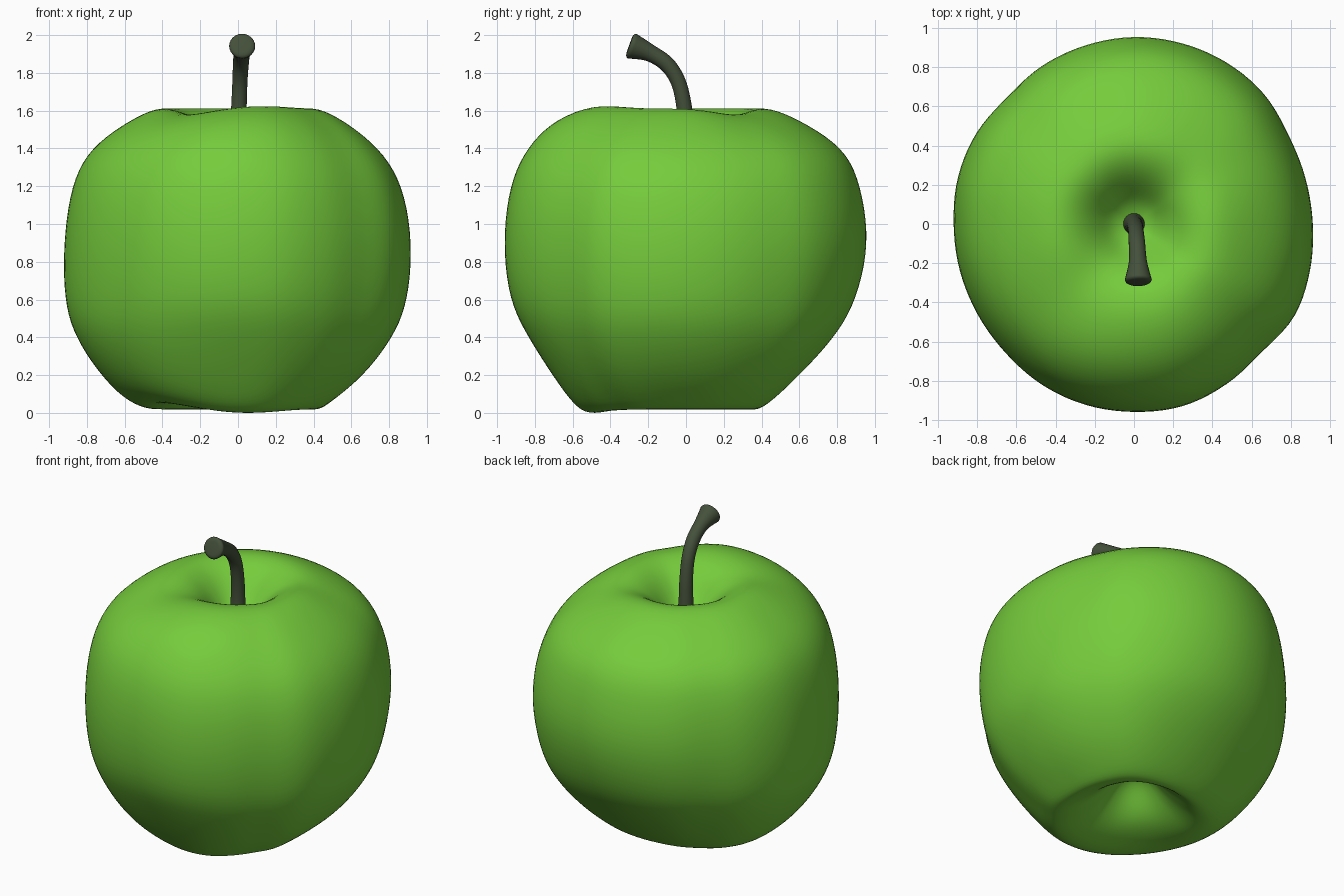
import bpy, bmesh, math
from mathutils import Vector

if "Cube" in bpy.data.objects:
    bpy.data.objects.remove(bpy.data.objects["Cube"])


def material(name, rgb):
    m = bpy.data.materials.new(name)
    m.diffuse_color = (*rgb, 1)
    m.use_nodes = True
    m.node_tree.nodes["Principled BSDF"].inputs["Base Color"].default_value = m.diffuse_color
    return m


def cr(vals, t, loop=False):
    """Catmull-Rom sample of a number list at index t."""
    n = len(vals)
    i = math.floor(t) if loop else min(int(t), n - 2)
    f = t - i
    a, b, c, d = [vals[k % n] if loop else vals[max(0, min(n - 1, k))]
                  for k in range(i - 1, i + 3)]
    return b + 0.5 * f * (c - a + f * (2*a - 5*b + 4*c - d + f * (3*(b - c) + d - a)))


def add_object(name, bm, mat):
    bmesh.ops.recalc_face_normals(bm, faces=bm.faces)
    me = bpy.data.meshes.new(name)
    bm.to_mesh(me)
    bm.free()
    ob = bpy.data.objects.new(name, me)
    bpy.context.collection.objects.link(ob)
    me.materials.append(mat)
    bpy.context.view_layer.objects.active = ob
    ob.select_set(True)
    bpy.ops.object.shade_smooth_by_angle(angle=math.radians(60))
    ob.select_set(False)
    return ob


def skin(rings, cap_a=None, cap_b=None):
    """Join closed rings of points; caps are centre points."""
    bm = bmesh.new()
    vs = [[bm.verts.new(p) for p in r] for r in rings]
    n = len(vs[0])
    for a, b in zip(vs, vs[1:]):
        for j in range(n):
            bm.faces.new((a[j], a[(j+1) % n], b[(j+1) % n], b[j]))
    for ring, c in ((vs[0], cap_a), (vs[-1], cap_b)):
        v = bm.verts.new(c)
        for j in range(n):
            bm.faces.new((ring[j], ring[(j+1) % n], v))
    return bm


green = material("apple green", (0.18, 0.60, 0.045))
brown = material("dark stem", (0.058, 0.08, 0.043))

# Apple body: heights from bottom hollow over the side to the top hollow
Z = [.30, .27, .16, .07, .022, .068, .2, .4, .6, .9, 1.2, 1.4, 1.55, 1.622, 1.575, 1.48, 1.39, 1.355]
# side radii (relative to the widest) facing right, back, left, front
SIDE = [[.44, .525, .71, .885, .975, 1, .945, .81, .60, .43],
        [.37, .46, .61, .81, .93, 1, .955, .86, .62, .43],
        [.47, .62, .77, .92, .985, .99, .945, .835, .61, .43],
        [.51, .61, .72, .86, .965, 1, .965, .87, .71, .47]]
FLOOR, HOLLOW = [.01, .10, .20, .32], [.29, .19, .11, .01]
# widest radius every 15 degrees from +x
WIDE = [.918, .912, .918, .947, .96, .965, .965, .956, .945, .928, .94, .94,
        .93, .93, .932, .938, .953, .962, .965, .968, .95, .93, .95, .935]


def bump(a, centre, width):
    d = (math.degrees(a) - centre + 180) % 360 - 180
    return math.exp(-(d / width) ** 2)


SEG, STEPS = 120, 85
rings = [[] for _ in range(STEPS + 1)]
for j in range(SEG):
    a = 2 * math.pi * j / SEG
    c, s = math.cos(a), math.sin(a)
    w = [max(0, c)**2, max(0, s)**2, max(0, -c)**2, max(0, -s)**2]
    side = [sum(w[k] * SIDE[k][i] for k in range(4)) for i in range(10)]
    # fuller lower flanks between the main directions
    full = bump(a, 45, 28) + bump(a, 225, 28) + .8 * bump(a, 315, 28)
    for i, f in enumerate((.05, .07, .06, .03)):
        side[i] *= 1 + f * full
    radii = FLOOR + side + HOLLOW
    wide = cr(WIDE, j / SEG * 24, True)
    # rim waves: lobes on the top and the bottom
    top = .014 * bump(a, 285, 30) - .035 * bump(a, 232, 27) - .035 * bump(a, 42, 27)
    low = -.02 * bump(a, 275, 28) + .035 * bump(a, 218, 28)
    for i in range(STEPS + 1):
        t = i / STEPS * (len(Z) - 1)
        r, z = cr(radii, t), cr(Z, t)
        z += top * math.exp(-((t - 13) / 1.3)**2) + low * math.exp(-((t - 4) / 1.3)**2)
        rings[i].append((r * wide * c, r * wide * s, max(z, 0)))
# soften the surface
rings = [[Vector(p) for p in r] for r in rings]
for _ in range(8):
    rings = [rings[0]] + [
        [(rings[i-1][j] + rings[i+1][j] + rings[i][j] * 2) / 4 for j in range(SEG)]
        for i in range(1, STEPS)] + [rings[-1]]
lowest = min(p.z for r in rings for p in r)
for r in rings[:STEPS // 2]:
    for p in r:
        p.z -= lowest * max(0, 1 - p.z / .4)
add_object("apple_body", skin(rings, (0, 0, Z[0]), (0, 0, Z[-1])), green)

# Stem: bent tube that flares towards its cut end
SX = [0, 0, .005, .01, .015, .02, .022]
SY = [.0, .0, -.01, -.04, -.10, -.19, -.285]
SZ = [1.33, 1.48, 1.62, 1.75, 1.845, 1.905, 1.942]
SR = [.058, .045, .041, .040, .042, .046, .069]
stem = []
N = 36
pts = [Vector((cr(SX, i/N*6), cr(SY, i/N*6), cr(SZ, i/N*6))) for i in range(N + 1)]
for i, p in enumerate(pts):
    tan = (pts[min(N, i + 1)] - pts[max(0, i - 1)]).normalized()
    u = Vector((1, 0, 0))
    u = (u - tan * u.dot(tan)).normalized()
    v = tan.cross(u)
    r = cr(SR, i / N * 6)
    stem.append([p + r * (u * math.cos(k * math.pi / 12) + v * math.sin(k * math.pi / 12))
                 for k in range(24)])
# rounded edge on the cut end
base = stem[-1]
for push, scale in ((.008, .95), (.014, .82), (.016, .6)):
    end = pts[-1] + tan * push
    stem.append([end + (q - pts[-1]) * scale for q in base])
add_object("stem", skin(stem, pts[0], end), brown)
